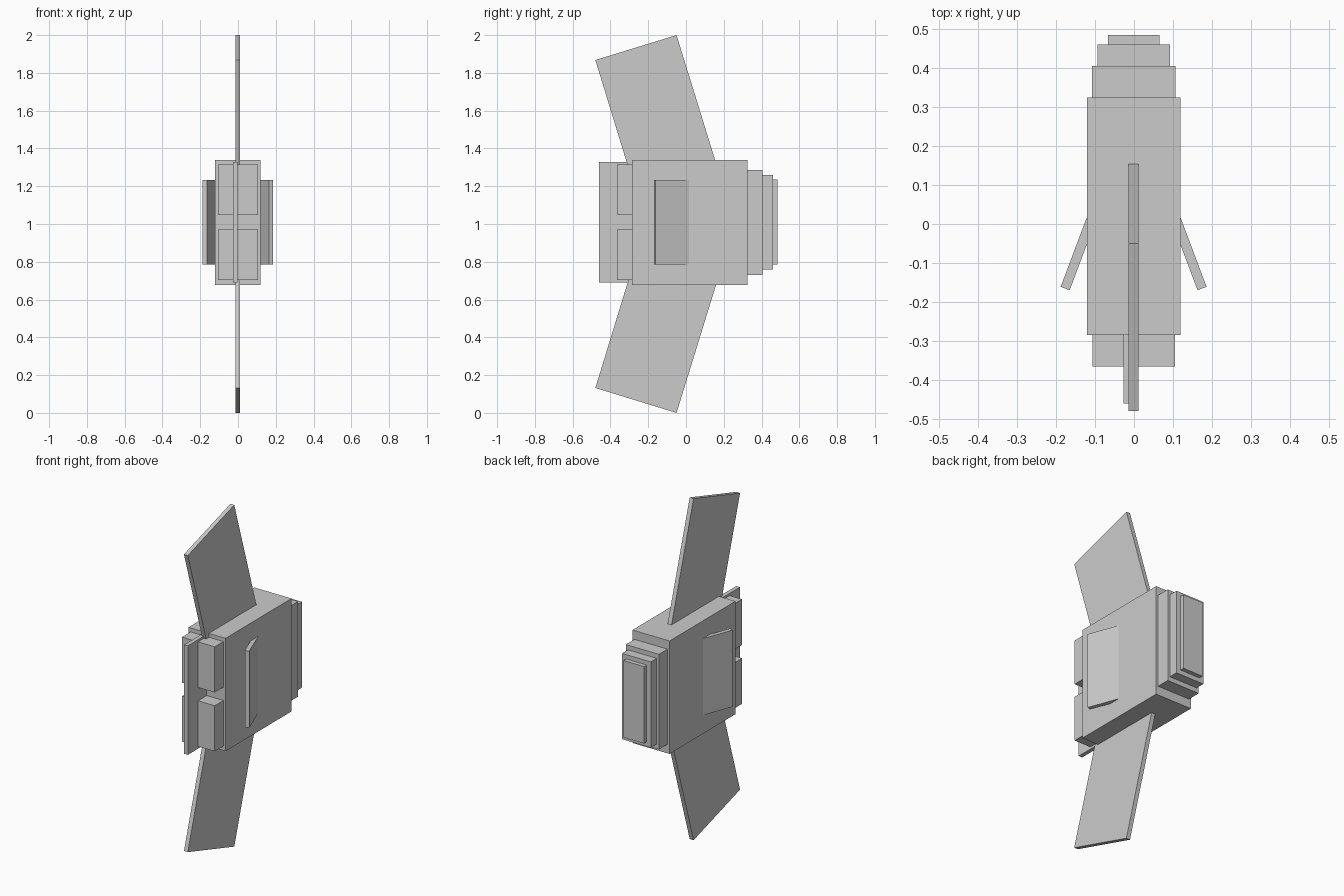
import bpy
from mathutils import Vector

if "Cube" in bpy.data.objects:
    bpy.data.objects.remove(bpy.data.objects["Cube"])


def prism(name, base, offset):
    """Extrude a flat outline of 3D points by an offset vector."""
    n = len(base)
    pts = [Vector(p) for p in base]
    pts += [p + Vector(offset) for p in pts]
    faces = [tuple(range(n)), tuple(range(2 * n - 1, n - 1, -1))]
    faces += [(i, i + n, (i + 1) % n + n, (i + 1) % n) for i in range(n)]
    me = bpy.data.meshes.new(name)
    me.from_pydata(pts, [], faces)
    ob = bpy.data.objects.new(name, me)
    bpy.context.collection.objects.link(ob)
    # consistent outward normals
    import bmesh
    bm = bmesh.new()
    bm.from_mesh(me)
    bmesh.ops.recalc_face_normals(bm, faces=bm.faces)
    bm.to_mesh(me)
    bm.free()
    return ob


def box(name, x, y, z):
    (x0, x1), (y0, y1), (z0, z1) = x, y, z
    return prism(name, [(x0, y0, z0), (x1, y0, z0), (x1, y1, z0), (x0, y1, z0)],
                 (0, 0, z1 - z0))


CX = -0.001

# Main body
box("body", (CX - 0.12, CX + 0.12), (-0.285, 0.325), (0.677, 1.338))

# Stepped tail, each block narrower than the one before
steps = [(0.107, 0.325, 0.405, 0.73, 1.287),
         (0.093, 0.405, 0.46, 0.758, 1.26),
         (0.066, 0.46, 0.485, 0.785, 1.235)]
for i, (w, y0, y1, z0, z1) in enumerate(steps):
    box(f"tail_step_{i + 1}", (CX - w, CX + w), (y0, y1), (z0, z1))

# Two front blocks and the thin plate between them
for name, z in (("upper", (1.048, 1.315)), ("lower", (0.703, 0.97))):
    box(f"{name}_front_block", (CX - 0.106, CX + 0.106), (-0.365, -0.285), z)
box("front_plate", (-0.027, -0.003), (-0.46, -0.285), (0.69, 1.328))

# Swept fins, above and below
outline = [(-0.05, 1.0), (-0.48, 0.868), (-0.272, 0.19), (0.2, 0.19)]
for name, s in (("upper", 1), ("lower", -1)):
    prism(f"{name}_fin", [(-0.014, y, 1.0 + s * h) for y, h in outline], (0.025, 0, 0))

# Angled side panels
panel = [(0.121, 0.015), (0.187, -0.161), (0.164, -0.17), (0.098, 0.006)]
for name, s in (("right", 1), ("left", -1)):
    prism(f"{name}_side_panel", [(CX + s * x, y, 0.785) for x, y in panel], (0, 0, 0.449))
